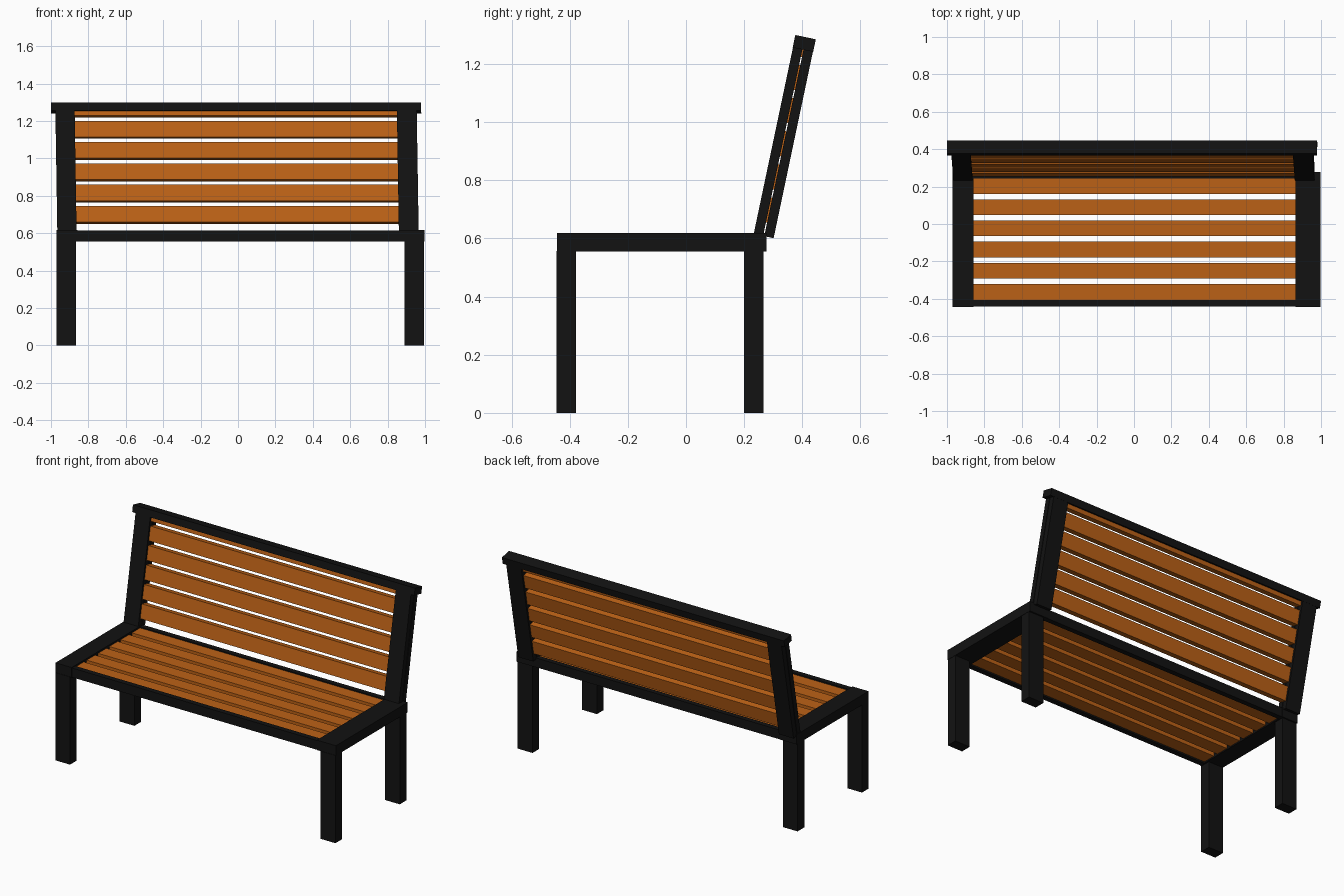
import bpy
import math
from mathutils import Matrix, Vector

if "Cube" in bpy.data.objects:
    bpy.data.objects.remove(bpy.data.objects["Cube"])


def material(name, color):
    m = bpy.data.materials.new(name)
    m.diffuse_color = color
    m.use_nodes = True
    m.node_tree.nodes["Principled BSDF"].inputs["Base Color"].default_value = m.diffuse_color
    return m


BLACK = material("black_metal", (0.006, 0.006, 0.006, 1))
WOOD = material("orange_wood", (0.50, 0.12, 0.008, 1))


def box(name, x, y, z, mat, frame=None):
    """Box from (min, max) ranges, optionally placed in a tilted frame."""
    bpy.ops.mesh.primitive_cube_add(size=1)
    ob = bpy.context.object
    ob.name = name
    size = Vector((x[1] - x[0], y[1] - y[0], z[1] - z[0]))
    mid = Vector((sum(x), sum(y), sum(z))) / 2
    ob.data.transform(Matrix.Translation(mid) @ Matrix.Diagonal(size).to_4x4())
    if frame:
        ob.data.transform(frame)
    ob.data.materials.append(mat)
    return ob


# Legs
for side, x in (("left", (-0.97, -0.867)), ("right", (0.89, 0.995))):
    box("front_leg_" + side, x, (-0.445, -0.378), (0, 0.556), BLACK)
    box("back_leg_" + side, x, (0.20, 0.267), (0, 0.556), BLACK)

# Seat frame
for side, x in (("left", (-0.97, -0.857)), ("right", (0.863, 0.997))):
    box("seat_side_rail_" + side, x, (-0.443, 0.277), (0.555, 0.618), BLACK)
box("seat_front_rail", (-0.857, 0.863), (-0.440, -0.407), (0.555, 0.614), BLACK)
box("seat_back_rail", (-0.857, 0.863), (0.243, 0.275), (0.555, 0.614), BLACK)

# Seat slats
for i in range(6):
    y = -0.363 + i * 0.1132
    box(f"seat_slat_{i + 1}", (-0.86, 0.866), (y - 0.042, y + 0.042),
        (0.563, 0.607), WOOD)

# Backrest frame: leans back about 12 degrees, with a slight sideways lean
back = (Matrix.Translation((0, 0.267, 0.608))
        @ Matrix.Rotation(math.radians(-11.9), 4, 'X'))
back = Matrix(((1, 0, -0.016, 0.0097), (0, 1, 0, 0),
               (0, 0, 1, 0), (0, 0, 0, 1))) @ back

# Posts made of front and rear planks with a narrow slit between
for side, x in (("left", (-0.966, -0.863)), ("right", (0.860, 0.966))):
    box("back_post_front_" + side, x, (-0.035, -0.002), (0, 0.66), BLACK, back)
    box("back_post_rear_" + side, x, (0.002, 0.035), (0, 0.66), BLACK, back)

# Top rail
box("top_rail", (-0.989, 0.99), (-0.036, 0.036), (0.655, 0.699), BLACK, back)

# Back slats
for i in range(6):
    z = 0.092 + i * 0.1163
    top = min(z + 0.044, 0.657)
    box(f"back_slat_{i + 1}", (-0.866, 0.863), (-0.023, 0.023),
        (z - 0.044, top), WOOD, back)
